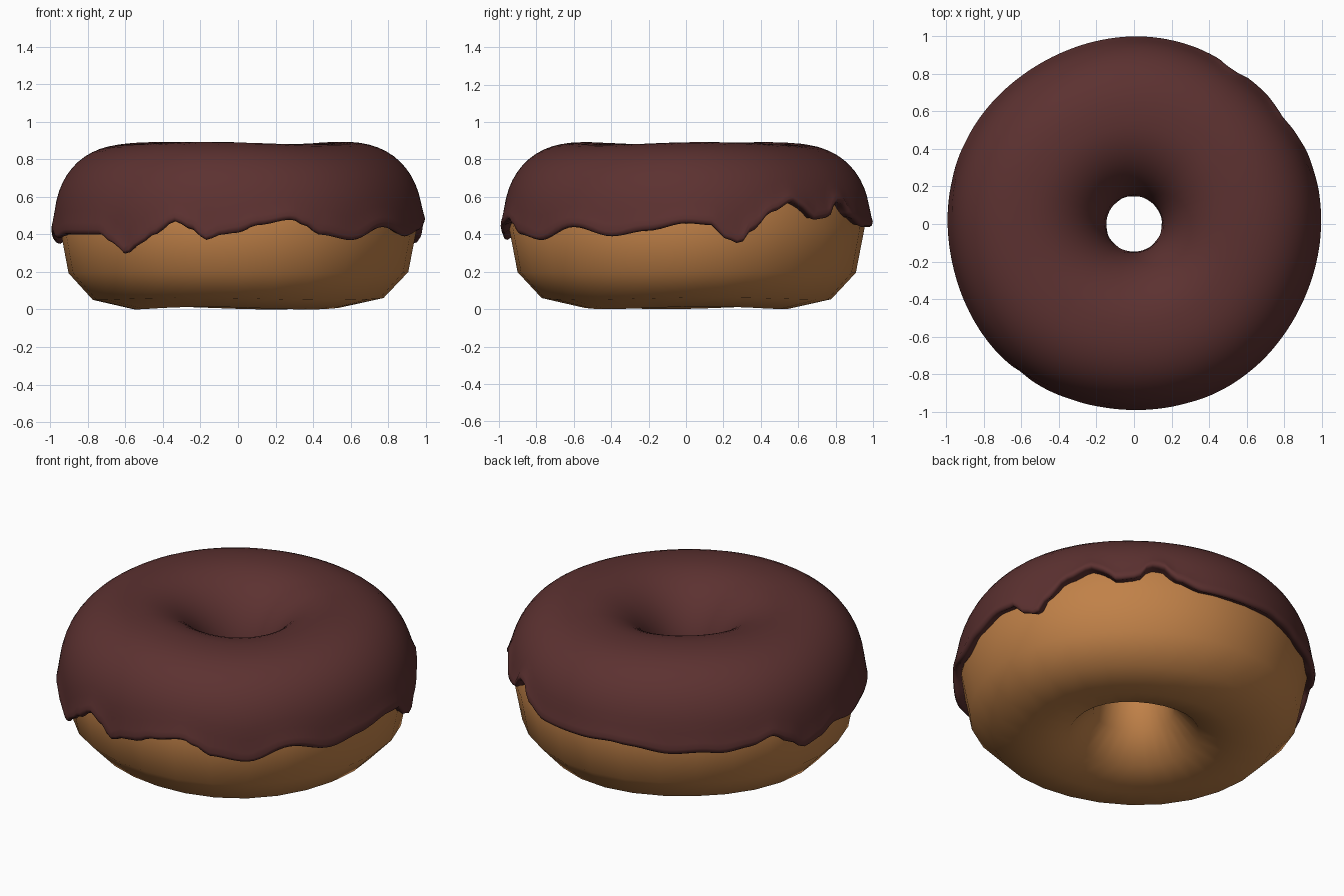
import bpy, bmesh, math
from math import sin, cos, pi, radians

if "Cube" in bpy.data.objects:
    bpy.data.objects.remove(bpy.data.objects["Cube"])

RING, A_OUT, A_IN, HALF_H, MID_Z = 0.555, 0.395, 0.38, 0.425, 0.443


def spow(v, p):
    return math.copysign(abs(v) ** p, v)


def surface(theta, phi, off=0.0):
    """Point on the slightly squared, uneven ring, pushed out by off."""
    outer = cos(phi) > 0
    n = 2.35 if outer else 2.1
    a = A_OUT if outer else A_IN
    r = RING + (a + off) * spow(cos(phi), 2 / n)
    z = MID_Z + (HALF_H + off) * spow(sin(phi), 2 / n)
    z += 0.007 * sin(3 * theta + 1.0) * abs(sin(phi))
    r += 0.005 * sin(5 * theta + 0.5) * max(0, cos(phi))
    return (r * cos(theta), r * sin(theta), z)


def material(name, rgb):
    m = bpy.data.materials.new(name)
    m.diffuse_color = (*rgb, 1)
    m.use_nodes = True
    m.node_tree.nodes["Principled BSDF"].inputs["Base Color"].default_value = m.diffuse_color
    return m


def grid_object(name, rows, mat, wrap_rows):
    """Skin a list of closed rings of points."""
    bm = bmesh.new()
    vs = [[bm.verts.new(p) for p in row] for row in rows]
    count = len(rows[0])
    for i in range(len(vs) if wrap_rows else len(vs) - 1):
        a, b = vs[i], vs[(i + 1) % len(vs)]
        for j in range(count):
            k = (j + 1) % count
            bm.faces.new((a[j], a[k], b[k], b[j])).smooth = True
    bmesh.ops.recalc_face_normals(bm, faces=bm.faces)
    me = bpy.data.meshes.new(name)
    bm.to_mesh(me)
    bm.free()
    me.materials.append(mat)
    ob = bpy.data.objects.new(name, me)
    bpy.context.collection.objects.link(ob)
    return ob


# Dough: coarse smooth ring
SEG, SIDES = 28, 12
dough_rows = [[surface(2 * pi * j / SEG, 2 * pi * i / SIDES) for j in range(SEG)]
              for i in range(SIDES)]
grid_object("dough_ring", dough_rows, material("baked dough", (0.53, 0.22, 0.065)), True)

# Drip line of the icing: (angle in degrees, height of the lower edge)
DRIPS = [(-168, .39), (-158, .41), (-145, .41), (-138, .41), (-132, .36), (-127.5, .305),
         (-122, .36), (-117, .41), (-110, .48), (-105, .44), (-100, .38), (-95, .41),
         (-90, .42), (-84, .46), (-73, .49), (-69, .46), (-64, .41), (-52, .38),
         (-38, .45), (-24, .40), (-12, .43), (0, .47), (8, .46), (12, .39), (17, .36),
         (21, .43), (28, .53), (36, .585), (40, .55), (44.5, .49), (51, .50), (55.5, .58),
         (59, .58), (64, .50), (73, .45), (90, .45), (100, .46), (106, .45), (120, .42),
         (130, .43), (137, .42), (146, .44), (154, .48), (160, .42), (166, .36),
         (173, .38), (180, .42), (192, .39)]


def drip_z(deg):
    for (a, za), (b, zb) in zip(DRIPS, DRIPS[1:]):
        if a <= deg <= b:
            t = (deg - a) / (b - a)
            return za + (zb - za) * t * t * (3 - 2 * t)
    return drip_z(deg + 360)


# Icing: fine shell over the top with a rounded, slightly swollen lip
N, ROWS = 180, 26
LIP = [(0.035, -0.04), (0.012, 0.012), (0.0, 0.026), (0.012, 0.04), (0.04, 0.045),
       (0.085, 0.039)]
edges = []
for j in range(N):
    deg = -168 + 360 * j / N
    th = radians(deg)
    s = (drip_z(deg) - MID_Z) / (HALF_H + 0.03)
    start = math.asin(spow(s, 2.35 / 2))
    end = pi + 0.05 + 0.08 * sin(4 * th) + 0.05 * sin(7 * th + 1)
    edges.append((th, start, end))

icing_rows = [[surface(t, s + d, o) for t, s, e in edges] for d, o in LIP]
for i in range(1, ROWS):
    f = i / ROWS
    off = 0.033 - 0.008 * f
    icing_rows.append([surface(t, s + 0.085 + (e - s - 0.17) * f, off) for t, s, e in edges])
icing_rows += [[surface(t, e - d, o * 0.62) for t, s, e in edges] for d, o in reversed(LIP)]
grid_object("chocolate_icing", icing_rows, material("dark chocolate", (0.107, 0.031, 0.030)), False)

# Rest the lowest point on the ground
bpy.context.view_layer.update()
low = min(v.co.z for o in bpy.data.objects for v in o.data.vertices)
for o in bpy.data.objects:
    for v in o.data.vertices:
        v.co.z -= low
